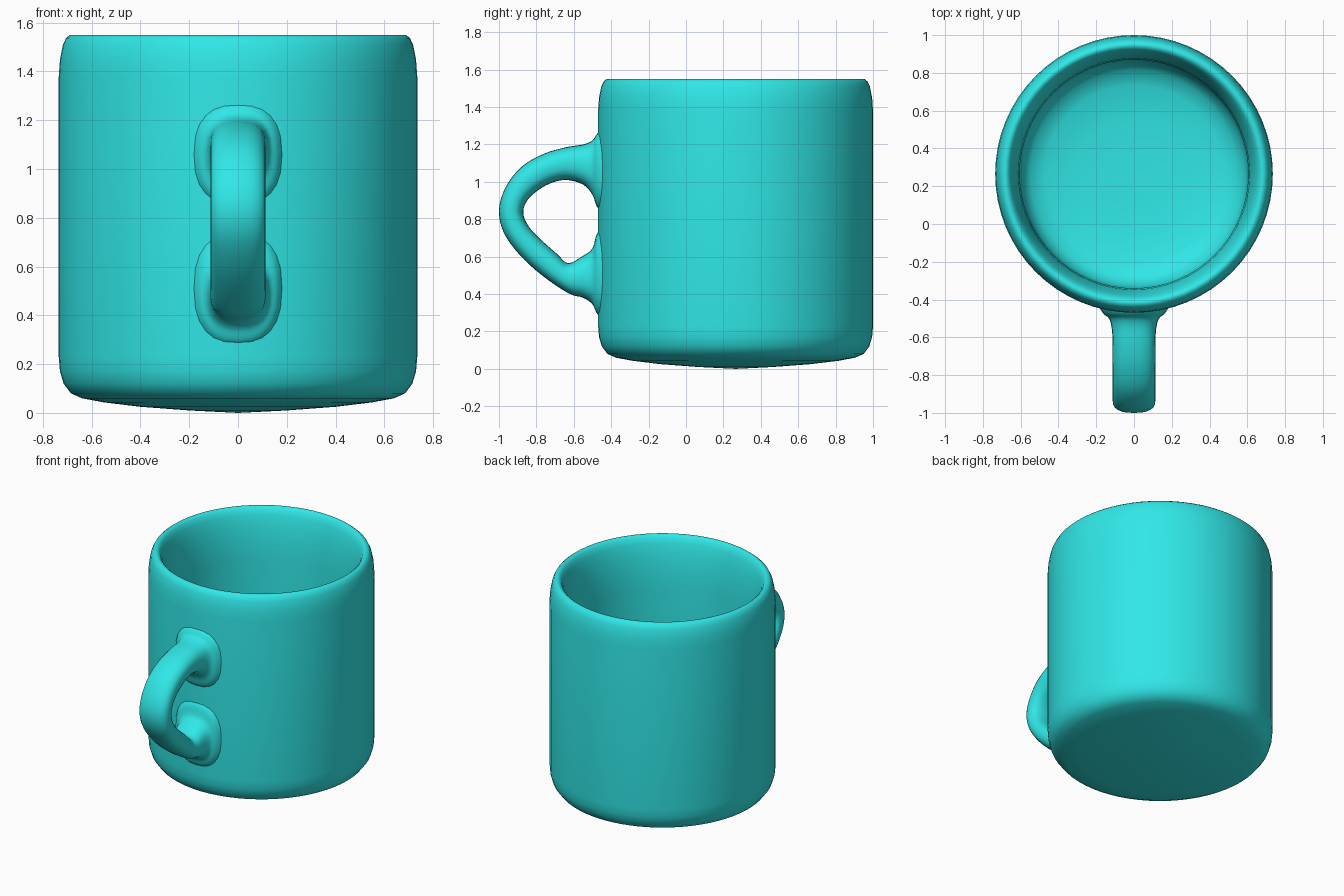
import bpy
from math import cos, sin, pi, copysign
from mathutils import Vector

if "Cube" in bpy.data.objects:
    bpy.data.objects.remove(bpy.data.objects["Cube"])

mat = bpy.data.materials.new("teal_glaze")
mat.diffuse_color = (0.03, 0.8, 0.8, 1)
mat.use_nodes = True
mat.node_tree.nodes["Principled BSDF"].inputs["Base Color"].default_value = mat.diffuse_color


def make_object(name, verts, faces):
    mesh = bpy.data.meshes.new(name)
    mesh.from_pydata(verts, [], faces)
    mesh.materials.append(mat)
    mesh.shade_smooth()
    obj = bpy.data.objects.new(name, mesh)
    bpy.context.collection.objects.link(obj)
    return obj


def skin(rings, n):
    # quads between consecutive closed rings of n vertices
    return [(r * n + i, r * n + (i + 1) % n, (r + 1) * n + (i + 1) % n, (r + 1) * n + i)
            for r in range(rings - 1) for i in range(n)]


def catmull(a, b, c, d, t):
    return 0.5 * (2 * b + (c - a) * t + (2 * a - 5 * b + 4 * c - d) * t * t
                  + (3 * b - a - 3 * c + d) * t ** 3)


# Cup: lathed outer wall, rounded lip, inner wall and floor
CY, N = 0.265, 64
profile = [(0.20, 0.01), (0.40, 0.025), (0.55, 0.043), (0.64, 0.06), (0.685, 0.08),
           (0.715, 0.12), (0.73, 0.17), (0.735, 0.23), (0.735, 0.8), (0.735, 1.38),
           (0.73, 1.45), (0.718, 1.51), (0.705, 1.537), (0.69, 1.549), (0.675, 1.549),
           (0.66, 1.535), (0.645, 1.50), (0.628, 1.43), (0.612, 1.33), (0.605, 1.2),
           (0.605, 0.75), (0.605, 0.32), (0.59, 0.23), (0.55, 0.175), (0.47, 0.145),
           (0.30, 0.125), (0.15, 0.12)]
verts = [(r * cos(2 * pi * i / N), CY + r * sin(2 * pi * i / N), z)
         for r, z in profile for i in range(N)]
faces = skin(len(profile), N)
base, floor = len(verts), len(verts) + 1
verts += [(0, CY, 0), (0, CY, 0.118)]
last = (len(profile) - 1) * N
for i in range(N):
    j = (i + 1) % N
    faces += [(base, j, i), (floor, last + i, last + j)]
make_object("cup", verts, faces)

# Handle: sections given as outer y, z, inner y, z and half width, flared at the wall
sections = [Vector(s) for s in [
    (-0.41, 1.30, -0.41, 0.82, 0.20), (-0.472, 1.26, -0.472, 0.86, 0.165),
    (-0.50, 1.222, -0.50, 0.93, 0.133), (-0.55, 1.20, -0.55, 0.985, 0.118),
    (-0.64, 1.185, -0.64, 1.01, 0.113), (-0.76, 1.15, -0.73, 0.99, 0.113),
    (-0.88, 1.08, -0.81, 0.94, 0.113), (-0.965, 0.97, -0.855, 0.89, 0.113),
    (-1.0, 0.85, -0.87, 0.83, 0.113), (-0.975, 0.73, -0.84, 0.76, 0.113),
    (-0.89, 0.61, -0.775, 0.69, 0.113), (-0.77, 0.50, -0.69, 0.615, 0.113),
    (-0.63, 0.405, -0.63, 0.565, 0.113), (-0.55, 0.38, -0.55, 0.605, 0.118),
    (-0.50, 0.345, -0.50, 0.645, 0.133), (-0.472, 0.29, -0.472, 0.73, 0.165),
    (-0.41, 0.25, -0.41, 0.77, 0.20)]]
STEPS, M = 4, 24
path = []
for k in range(len(sections) - 1):
    a, d = sections[max(k - 1, 0)], sections[min(k + 2, len(sections) - 1)]
    path += [catmull(a, sections[k], sections[k + 1], d, s / STEPS) for s in range(STEPS)]
path.append(sections[-1])


def soft(v):
    # slightly squared-off ellipse
    return copysign(abs(v) ** 0.8, v)


verts = []
for oy, oz, iy, iz, w in path:
    for i in range(M):
        c, s = soft(cos(2 * pi * i / M)), soft(sin(2 * pi * i / M))
        verts.append((w * s, (oy + iy) / 2 + c * (oy - iy) / 2, (oz + iz) / 2 + c * (oz - iz) / 2))
faces = [tuple(reversed(f)) for f in skin(len(path), M)]
faces += [tuple(range(M)), tuple(reversed(range(len(verts) - M, len(verts))))]
handle = make_object("handle", verts, faces)

# Consistent outward normals on the handle
import bmesh
bm = bmesh.new()
bm.from_mesh(handle.data)
bmesh.ops.recalc_face_normals(bm, faces=bm.faces)
bm.to_mesh(handle.data)
bm.free()
